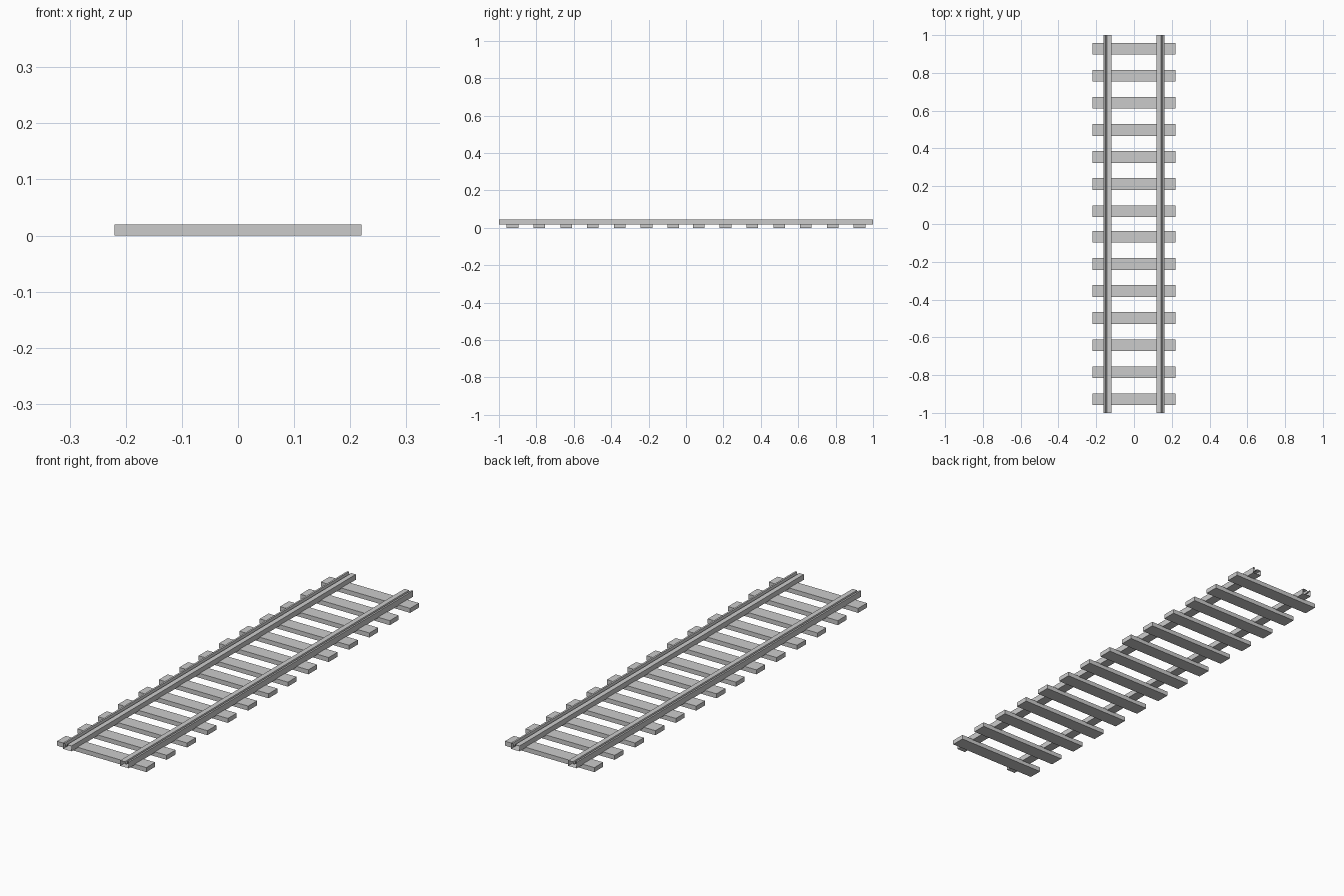
import bpy, bmesh

if "Cube" in bpy.data.objects:
    bpy.data.objects.remove(bpy.data.objects["Cube"])

def finish(name, bm):
    mesh = bpy.data.meshes.new(name)
    bm.to_mesh(mesh)
    bm.free()
    obj = bpy.data.objects.new(name, mesh)
    bpy.context.collection.objects.link(obj)
    return obj

# Sleepers: plain planks in two mirrored groups of seven
def sleeper(name, y):
    bm = bmesh.new()
    bmesh.ops.create_cube(bm, size=1)
    bmesh.ops.scale(bm, vec=(0.44, 0.062, 0.02), verts=bm.verts)
    bmesh.ops.translate(bm, vec=(0, y, 0.01), verts=bm.verts)
    finish(name, bm)

for i in range(7):
    y = 0.068 + 0.1433 * i
    sleeper(f"sleeper_back_{i + 1}", y)
    sleeper(f"sleeper_front_{i + 1}", -y)

# Grooved rail section (x, z), swept along y with open ends
PROFILE = [(0.12, 0.017), (0.162, 0.017), (0.162, 0.044), (0.154, 0.044),
           (0.151, 0.031), (0.145, 0.031), (0.142, 0.041), (0.12, 0.041)]

def rail(name, side):
    bm = bmesh.new()
    front = [bm.verts.new((side * x, -1, z)) for x, z in PROFILE]
    back = [bm.verts.new((side * x, 1, z)) for x, z in PROFILE]
    n = len(PROFILE)
    for i in range(n):
        j = (i + 1) % n
        quad = [front[i], front[j], back[j], back[i]]
        bm.faces.new(quad[::-1] if side > 0 else quad)
    bm.normal_update()
    # outward check: the underside must face down
    if min(bm.faces, key=lambda f: f.calc_center_median().z).normal.z > 0:
        bmesh.ops.reverse_faces(bm, faces=bm.faces[:])
    finish(name, bm)

rail("rail_right", 1)
rail("rail_left", -1)
